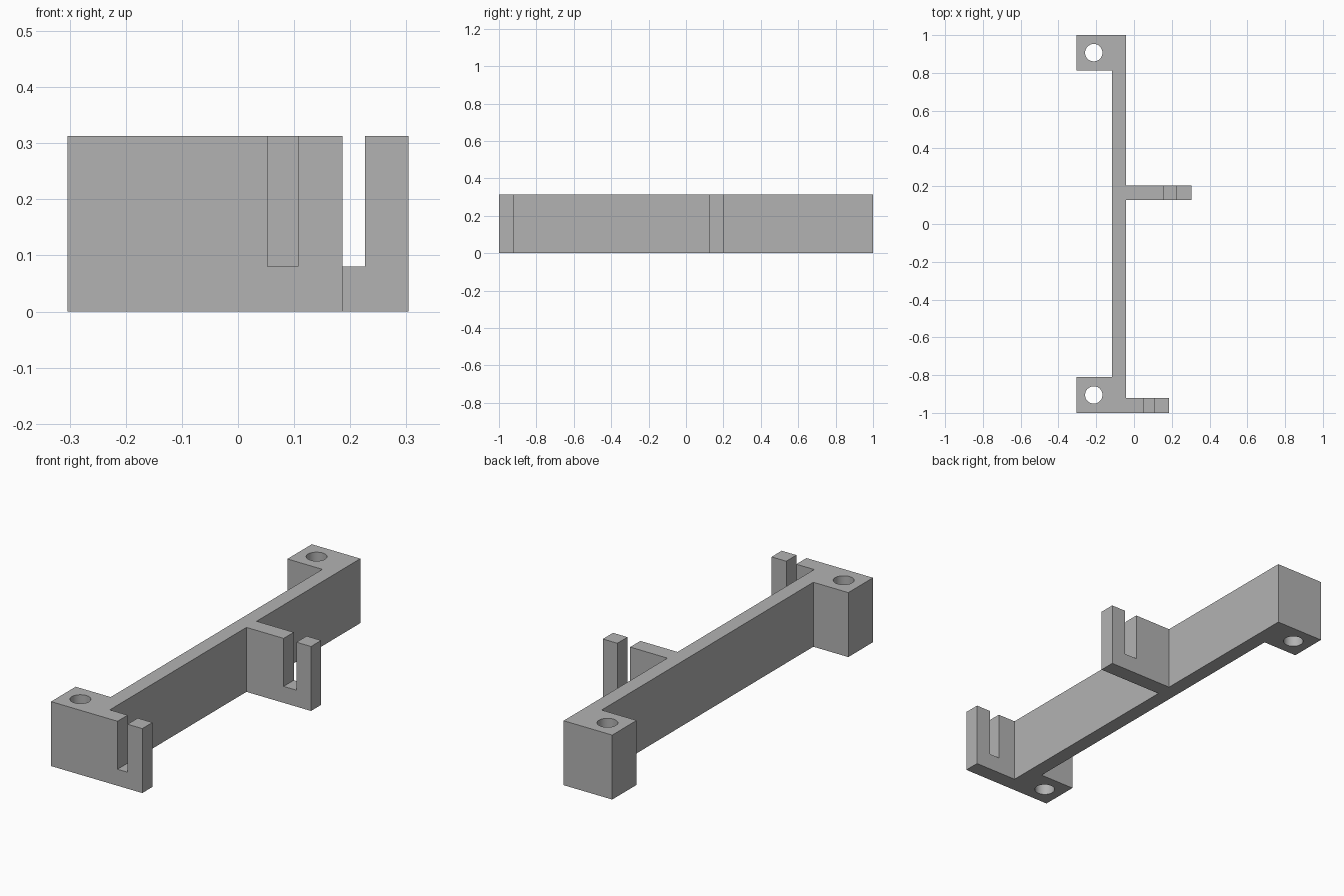
import bpy
import bmesh
from math import radians
from mathutils import Matrix, Vector

cube = bpy.data.objects.get("Cube")
if cube:
    bpy.data.objects.remove(cube, do_unlink=True)

HEIGHT = 0.313
SLOT_FLOOR = 0.08
BACK, SPINE_BACK, SPINE_FRONT = -0.304, -0.116, -0.043
FRONT_ARM_TIP, MID_ARM_TIP = 0.186, 0.304

grey = bpy.data.materials.new("plain grey")
grey.use_nodes = True
colour = (0.45, 0.45, 0.45, 1)
grey.diffuse_color = colour
grey.node_tree.nodes["Principled BSDF"].inputs["Base Color"].default_value = colour


def make_object(name, bm):
    bmesh.ops.recalc_face_normals(bm, faces=bm.faces)
    mesh = bpy.data.meshes.new(name)
    bm.to_mesh(mesh)
    bm.free()
    mesh.materials.append(grey)
    obj = bpy.data.objects.new(name, mesh)
    bpy.context.collection.objects.link(obj)
    return obj


def extruded(name, outline, height):
    bm = bmesh.new()
    face = bm.faces.new([bm.verts.new((x, y, 0)) for x, y in outline])
    top = bmesh.ops.extrude_face_region(bm, geom=[face])["geom"]
    verts = [v for v in top if isinstance(v, bmesh.types.BMVert)]
    bmesh.ops.translate(bm, verts=verts, vec=(0, 0, height))
    return make_object(name, bm)


def box(name, low, high):
    low, high = Vector(low), Vector(high)
    bm = bmesh.new()
    bmesh.ops.create_cube(bm, size=1, matrix=Matrix.Translation((low + high) / 2)
                          @ Matrix.Diagonal((*(high - low), 1)))
    return make_object(name, bm)


def cylinder(name, x, y, radius):
    bm = bmesh.new()
    bmesh.ops.create_cone(bm, cap_ends=True, segments=48, radius1=radius, radius2=radius,
                          depth=1, matrix=Matrix.Translation((x, y, HEIGHT / 2)))
    return make_object(name, bm)


# Bracket: spine, two mounting blocks and two arms in one plan outline
bracket = extruded("bracket", [
    (BACK, -1), (FRONT_ARM_TIP, -1), (FRONT_ARM_TIP, -0.922), (SPINE_FRONT, -0.922),
    (SPINE_FRONT, 0.126), (MID_ARM_TIP, 0.126), (MID_ARM_TIP, 0.204), (SPINE_FRONT, 0.204),
    (SPINE_FRONT, 1), (BACK, 1), (BACK, 0.813), (SPINE_BACK, 0.813),
    (SPINE_BACK, -0.811), (BACK, -0.811)], HEIGHT)

# Screw holes through the blocks, and open slots in the arms
cutters = [cylinder("screw_hole_cutter", -0.213, y, 0.046) for y in (-0.905, 0.907)]
for x1, x2, y in ((0.053, 0.107, -0.96), (0.157, 0.226, 0.165)):
    cutters.append(box("slot_cutter", (x1, y - 0.1, SLOT_FLOOR), (x2, y + 0.1, 1)))

bpy.ops.object.select_all(action="DESELECT")
bpy.context.view_layer.objects.active = bracket
bracket.select_set(True)
for cutter in cutters:
    cutter.hide_render = True
    cut = bracket.modifiers.new("cut", "BOOLEAN")
    cut.operation = "DIFFERENCE"
    cut.solver = "EXACT"
    cut.object = cutter
    bpy.ops.object.modifier_apply(modifier=cut.name)
    bpy.data.objects.remove(cutter, do_unlink=True)

bpy.ops.object.shade_smooth_by_angle(angle=radians(30))
